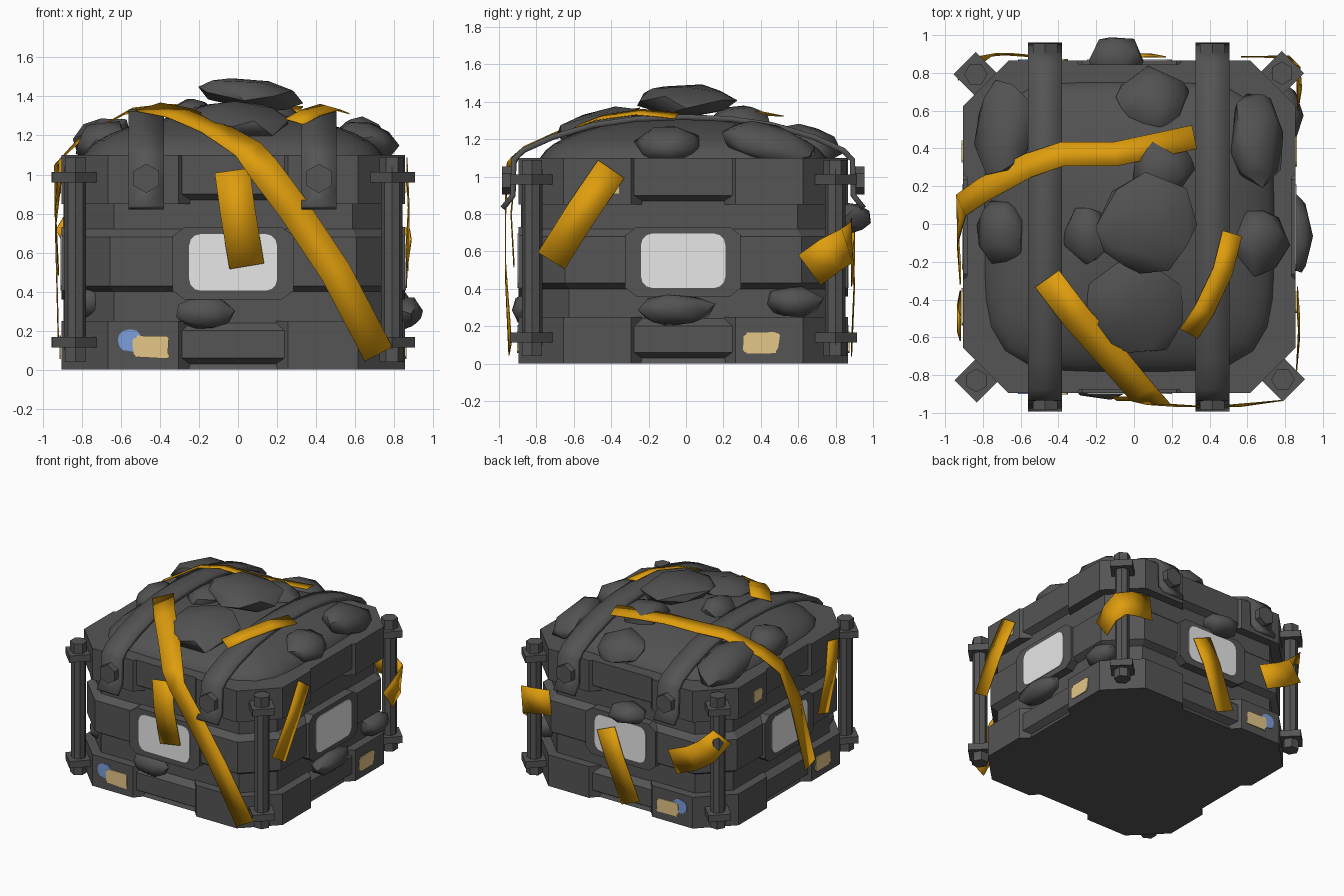
import bpy, bmesh, math, random
from mathutils import Vector, Matrix

if "Cube" in bpy.data.objects:
    bpy.data.objects.remove(bpy.data.objects["Cube"])

random.seed(4)
CX, CY, H, CH = -0.025, -0.015, 0.88, 0.24   # box centre, half width, corner chamfer


def material(name, *rgb):
    m = bpy.data.materials.new(name)
    m.diffuse_color = (*rgb, 1)
    m.use_nodes = True
    m.node_tree.nodes["Principled BSDF"].inputs["Base Color"].default_value = m.diffuse_color
    return m


METAL = material("dark metal", .09, .09, .09)
ROCK = material("coal rock", .085, .085, .085)
TAPE = material("yellow tape", .73, .335, .004)
LABEL = material("pale label", .80, .80, .80)
TAN = material("tan patch", .78, .57, .25)
BLUE = material("blue patch", .20, .34, .72)


def finish(name, bm, mat, matrix=None, smooth=None):
    bmesh.ops.recalc_face_normals(bm, faces=bm.faces)
    if matrix:
        bm.transform(matrix)
    me = bpy.data.meshes.new(name)
    bm.to_mesh(me)
    bm.free()
    me.materials.append(mat)
    if smooth:
        me.shade_smooth()
        me.set_sharp_from_angle(angle=math.radians(smooth))
    ob = bpy.data.objects.new(name, me)
    bpy.context.collection.objects.link(ob)
    return ob


def loft(name, rings, mat, matrix=None, smooth=None):
    """Skin a list of equal closed rings and cap both ends."""
    bm = bmesh.new()
    vs = [[bm.verts.new(p) for p in r] for r in rings]
    n = len(vs[0])
    for a, b in zip(vs, vs[1:]):
        for i in range(n):
            bm.faces.new((a[i], a[(i + 1) % n], b[(i + 1) % n], b[i]))
    bm.faces.new(vs[0])
    bm.faces.new(vs[-1])
    return finish(name, bm, mat, matrix, smooth)


def prism(name, pts, z0, z1, mat, matrix=None):
    return loft(name, [[(x, y, z) for x, y in pts] for z in (z0, z1)], mat, matrix)


def ngon(n, r):
    return [(r * math.cos(math.tau * i / n), r * math.sin(math.tau * i / n)) for i in range(n)]


def side(k):
    """Local frame of side k (0 front, 1 right, 2 back, 3 left), local front is -y."""
    return Matrix.Translation((CX, CY, 0)) @ Matrix.Rotation(k * math.pi / 2, 4, 'Z')


# Box body: chamfered square rings following the ribbed wall profile
def octagon(inset, z):
    h, c = H - inset, CH - 0.59 * inset
    e = h - c
    return [(CX + x, CY + y, z) for x, y in
            ((e, -h), (h, -e), (h, e), (e, h), (-e, h), (-h, e), (-h, -e), (-e, -h))]


rings = [octagon(.06, 0)]
for z0, z1 in ((.06, .2), (.43, .68), (.9, 1.06)):
    rings += [octagon(.07, z0 - .03), octagon(.02, z0), octagon(.02, z1), octagon(.07, z1 + .04)]
loft("box_body", rings, METAL)

# Corner bands, posts with brackets and nuts, and a raised panel on each side
E = H - CH
BAND = [(.28, -H), (E, -H), (H, -E), (H, -.28), (H - .07, -.22), (H - .1, -E + .04), (E - .04, -H + .1), (.22, -H + .07)]
for k in range(4):
    m = side(k)
    prism("lower_corner_band", BAND, 0, .25, METAL, m)
    prism("upper_corner_band", BAND, .85, 1.1, METAL, m)
    prism("rim_middle", [(-.3, -H + .02), (.3, -H + .02), (.3, -H + .1), (-.3, -H + .1)], 1.0, 1.1, METAL, m)
    panel = []
    for i, (sx, sz) in enumerate(((1, 1), (-1, 1), (-1, -1), (1, -1))):
        ends = [(sx * .31, .545 + sz * .14), (sx * .25, .545 + sz * .185)]
        panel += ends if i % 2 == 0 else ends[::-1]
    prism("side_panel", panel, H - .1, H, METAL, m @ Matrix.Rotation(math.pi / 2, 4, 'X'))
    post = m @ Matrix.Translation((.813, -.808, 0))
    prism("corner_post", ngon(8, .055), .1, 1.04, METAL, post)
    for z, nut in ((.14, .085), (.985, 1.045)):
        turn = post @ Matrix.Rotation(-math.pi / 4, 4, 'Z')
        prism("post_bracket", [(-.15, -.083), (.083, -.083), (.083, .083), (-.15, .083)], z - .027, z + .027, METAL, turn)
        prism("post_nut", ngon(6, .062), nut - .045, nut + .045, METAL, post)


# Labels and paint patches: thin rounded plates on the sides
def plate(name, k, u, z, w, h, mat, out, rough=0.0, corner=.2):
    r, pts = min(w, h) * corner, []
    for i, (sx, sz) in enumerate(((1, -1), (1, 1), (-1, 1), (-1, -1))):
        for j in range(4):
            a = math.radians(-90 + 90 * i + 30 * j)
            q = 1 + random.uniform(-rough, rough)
            pts.append((u + q * (sx * (w / 2 - r) + r * math.cos(a)), z + q * (sz * (h / 2 - r) + r * math.sin(a))))
    prism(name, pts, out - .002, out + .005, mat, side(k) @ Matrix.Rotation(math.pi / 2, 4, 'X'))


for k in range(4):
    s = -1 if k == 0 else 1
    plate("label", k, 0, .55, .45, .29, LABEL, H)
    plate("tan_patch", k, s * .42, .115, .185, .11, TAN, H + .003, .1)
    if k % 2:
        plate("tan_patch", k, -.4, .95, .11, .09, TAN, H + .003, .1)
    else:
        plate("blue_patch", k, s * .53, .15, .12, .11, BLUE, H, .04, .45)


# Heap: rounded-square dome filling the box
def dome(s):
    return 1.06 + .255 * math.sqrt(max(0, 1 - s ** 2))


def rounded(s):
    ring = []
    for i in range(40):
        a = math.tau * i / 40
        c, d = math.cos(a), math.sin(a)
        r = .775 * s / (abs(c) ** 4.5 + abs(d) ** 4.5) ** (1 / 4.5)
        ring.append((CX + r * c, CY + r * d, dome(s)))
    return ring


loft("heap", [rounded(max(.03, math.cos(i * math.pi / 20))) for i in range(11)], ROCK, smooth=50)


# Rocks: convex hulls of jittered points on an ellipsoid
def rock(name, pos, size, tilt=(0, 0, 1)):
    bm = bmesh.new()
    n = 22
    off = random.uniform(0, 6)
    for i in range(n):
        z = 1 - 2 * (i + .5) / n
        a = off + i * 2.4 + random.uniform(-.25, .25)
        r = math.sqrt(1 - z * z)
        q = random.uniform(.97, 1.1)
        bm.verts.new((q * r * math.cos(a) * size[0], q * r * math.sin(a) * size[1], q * z * size[2]))
    res = bmesh.ops.convex_hull(bm, input=bm.verts)
    bmesh.ops.delete(bm, geom=[g for g in res["geom_interior"] if isinstance(g, bmesh.types.BMVert)], context='VERTS')
    rot = Vector((0, 0, 1)).rotation_difference(Vector(tilt)).to_matrix().to_4x4()
    finish(name, bm, ROCK, Matrix.Translation(pos) @ rot, 48)


for x, y, a, b in ((.1, .66, .19, .17), (-.69, .5, .16, .26), (.65, .45, .15, .26), (-.25, -.06, .13, .15),
                   (-.7, -.04, .14, .18), (0, -.44, .28, .27), (.66, -.1, .16, .18), (.15, .3, .17, .17)):
    z = dome(max(abs(x - CX), abs(y - CY)) / .775)
    rock("heap_rock", (x, y, z - .01), (a, b, .095), (x * .5, y * .5, 1))
rock("top_rock", (.07, 0, 1.41), (.27, .27, .08), (.1, 0, 1))
for x, y, z, a, b in ((.86, -.06, .29, .085, .21), (.80, .58, .33, .09, .15), (-.17, -.86, .29, .15, .07),
                      (-.09, .88, .78, .15, .11), (-.76, -.66, .35, .08, .08)):
    rock("side_rock", (x, y, z), (a, b, .085))


# Ribbons: bands along points, facing outward from the box or up from the heap
def outward(p):
    if p.z > 1.15:
        return Vector((p.x * .5, p.y * .5, 1))
    return Vector(((p.x - CX) ** 11, (p.y - CY) ** 11, .3 if p.z > 1.05 else 0))


def ribbon(name, mat, width, thick, *path):
    bm = bmesh.new()
    pts = [Vector(p) for p in path]
    rows = []
    for i, p in enumerate(pts):
        t = (pts[min(i + 1, len(pts) - 1)] - pts[max(i - 1, 0)]).normalized()
        d = (Vector((1, 0, 0)) if name == "strap" else t.cross(outward(p)).normalized()) * width / 2
        rows.append((bm.verts.new(p - d), bm.verts.new(p + d)))
    for a, b in zip(rows, rows[1:]):
        bm.faces.new((a[0], a[1], b[1], b[0]))
    ob = finish(name, bm, mat, smooth=40)
    mod = ob.modifiers.new("thickness", 'SOLIDIFY')
    mod.thickness = thick
    mod.offset = 0


# Two straps over the heap, bolted front and back
HALF = [(.965, .83), (.91, .9), (.905, 1.09), (.855, 1.14), (.7, 1.21), (.48, 1.275), (.25, 1.308)]
arch = [(-y, z) for y, z in HALF] + [(0, 1.318)] + HALF[::-1]
for x in (-.47, .415):
    ribbon("strap", METAL, .18, .03, *[(x, CY + y, z) for y, z in arch])
    for s in (1, -1):
        prism("strap_bolt", ngon(6, .075), .9, .97, METAL,
              Matrix.Translation((x, CY, .98)) @ Matrix.Rotation(s * math.pi / 2, 4, 'X') @ Matrix.Rotation(math.pi / 6, 4, 'Z'))


# Tape pieces
def tape(width, *path):
    ribbon("tape", TAPE, width, .006, *path)


tape(.16, (-.46, -.29, 1.345), (-.3, -.5, 1.315), (-.12, -.7, 1.235), (.05, -.9, 1.13), (.13, -.955, 1.03),
     (.28, -.965, .83), (.5, -.965, .5), (.72, -.94, .08))                                  # long front
tape(.18, (-.03, -.915, 1.02), (0, -.935, .8), (.045, -.92, .53))                           # short front
tape(.13, (.32, .46, 1.335), (-.1, .37, 1.34), (-.38, .37, 1.345), (-.56, .31, 1.325), (-.8, .18, 1.19),
     (-.915, .1, 1.07), (-.935, -.05, .75), (-.92, -.26, .15))                              # top to left
tape(.14, (-.92, -.55, 1.04), (-.935, -.5, .8), (-.92, -.42, .5))                           # left
tape(.17, (.09, .885, .61), (.01, .9, .42), (-.13, .885, .07))                              # back
tape(.19, (-.5, .885, .5), (-.68, .9, .58), (-.8, .89, .66), (-.895, .82, .78))             # back left corner
tape(.2, (.865, .66, .5), (.875, .77, .58), (.85, .86, .63), (.74, .885, .66), (.58, .885, .68))
tape(.17, (.865, -.4, 1.04), (.875, -.55, .82), (.865, -.72, .55))                          # right
tape(.11, (.52, -.05, 1.325), (.47, -.25, 1.345), (.37, -.46, 1.315), (.29, -.58, 1.27))    # top right
